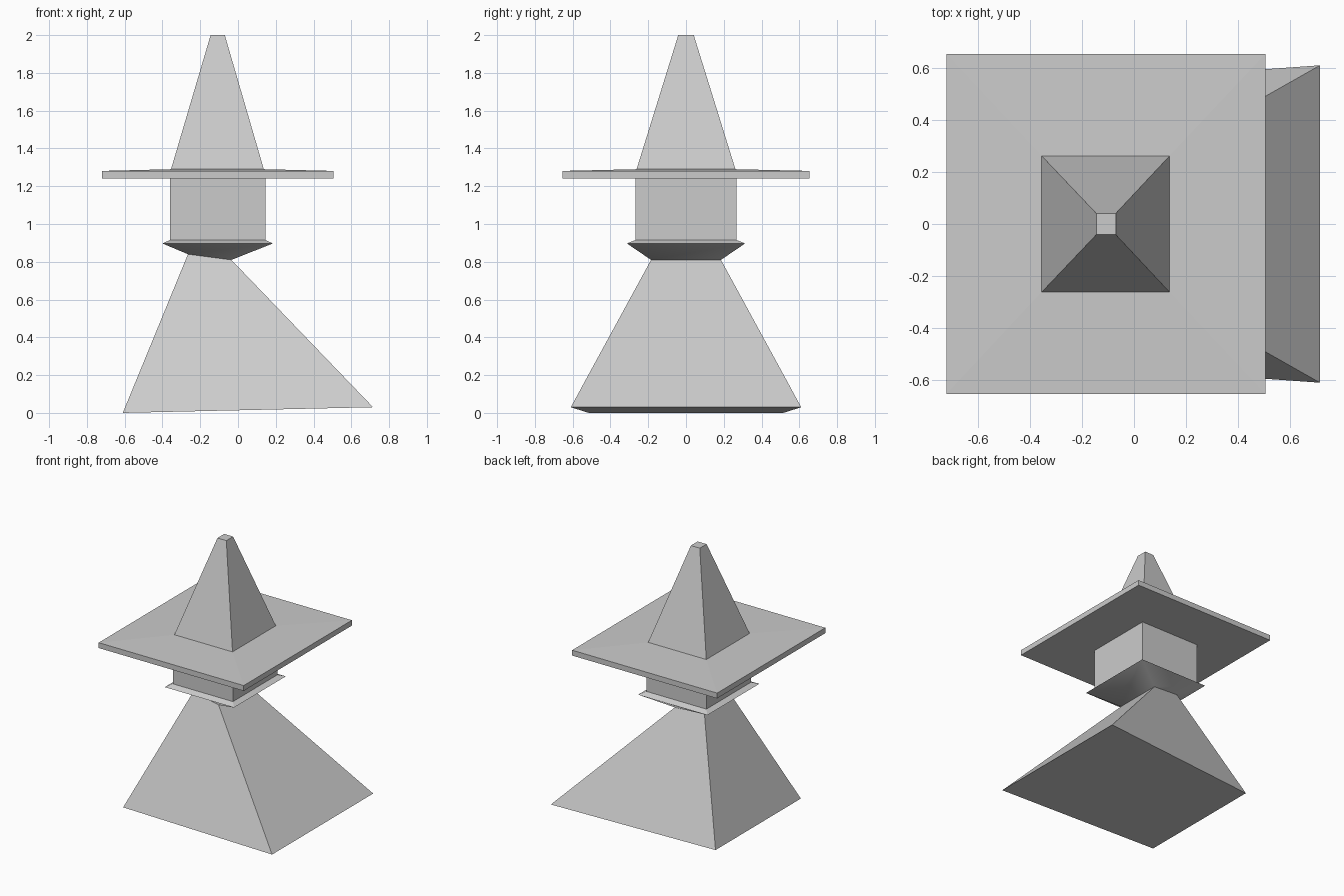
import bpy

cube = bpy.data.objects.get("Cube")
if cube:
    bpy.data.objects.remove(cube, do_unlink=True)

# One plain grey for every part
grey = bpy.data.materials.new("light_grey")
grey.use_nodes = True
colour = (0.6, 0.6, 0.6, 1)
grey.diffuse_color = colour
grey.node_tree.nodes["Principled BSDF"].inputs["Base Color"].default_value = colour


def ring(x0, x1, y, z, y1=None, z1=None):
    """Four corners; y1 and z1 set the +x side when it differs."""
    y1 = y if y1 is None else y1
    z1 = z if z1 is None else z1
    return [(x0, -y, z), (x1, -y1, z1), (x1, y1, z1), (x0, y, z)]


def loft(name, rings, smooth_band=None):
    """Closed four-sided solid through rings listed from bottom to top."""
    verts = [p for r in rings for p in r]
    faces = [(3, 2, 1, 0)]
    for level in range(len(rings) - 1):
        a, b = level * 4, level * 4 + 4
        for i in range(4):
            j = (i + 1) % 4
            faces.append((a + i, a + j, b + j, b + i))
    top = len(verts) - 4
    faces.append((top, top + 1, top + 2, top + 3))
    mesh = bpy.data.meshes.new(name)
    mesh.from_pydata(verts, [], faces)
    mesh.materials.append(grey)
    if smooth_band is not None:
        for i in range(4):
            mesh.polygons[1 + smooth_band * 4 + i].use_smooth = True
    mesh.update()
    obj = bpy.data.objects.new(name, mesh)
    bpy.context.collection.objects.link(obj)
    return obj


# Leaning robe, wider and slightly raised on its +x side
neck = ring(-0.265, -0.035, 0.16, 0.84, 0.185, 0.81)
loft("robe", [ring(-0.61, 0.715, 0.515, 0.0, 0.61, 0.03), neck])

# Flared collar with a softly shaded underside
loft("collar", [neck,
                ring(-0.40, 0.185, 0.313, 0.897),
                ring(-0.36, 0.145, 0.268, 0.915)], smooth_band=0)

# Block head
loft("head", [ring(-0.36, 0.145, 0.268, 0.913), ring(-0.36, 0.145, 0.268, 1.24)])

# Hat: thin square brim rising slightly to the tapered crown
loft("hat_brim", [ring(-0.72, 0.505, 0.653, 1.24),
                  ring(-0.72, 0.505, 0.653, 1.281),
                  ring(-0.355, 0.137, 0.262, 1.29)])
loft("hat_crown", [ring(-0.355, 0.137, 0.262, 1.289),
                   ring(-0.145, -0.07, 0.041, 2.0)])
